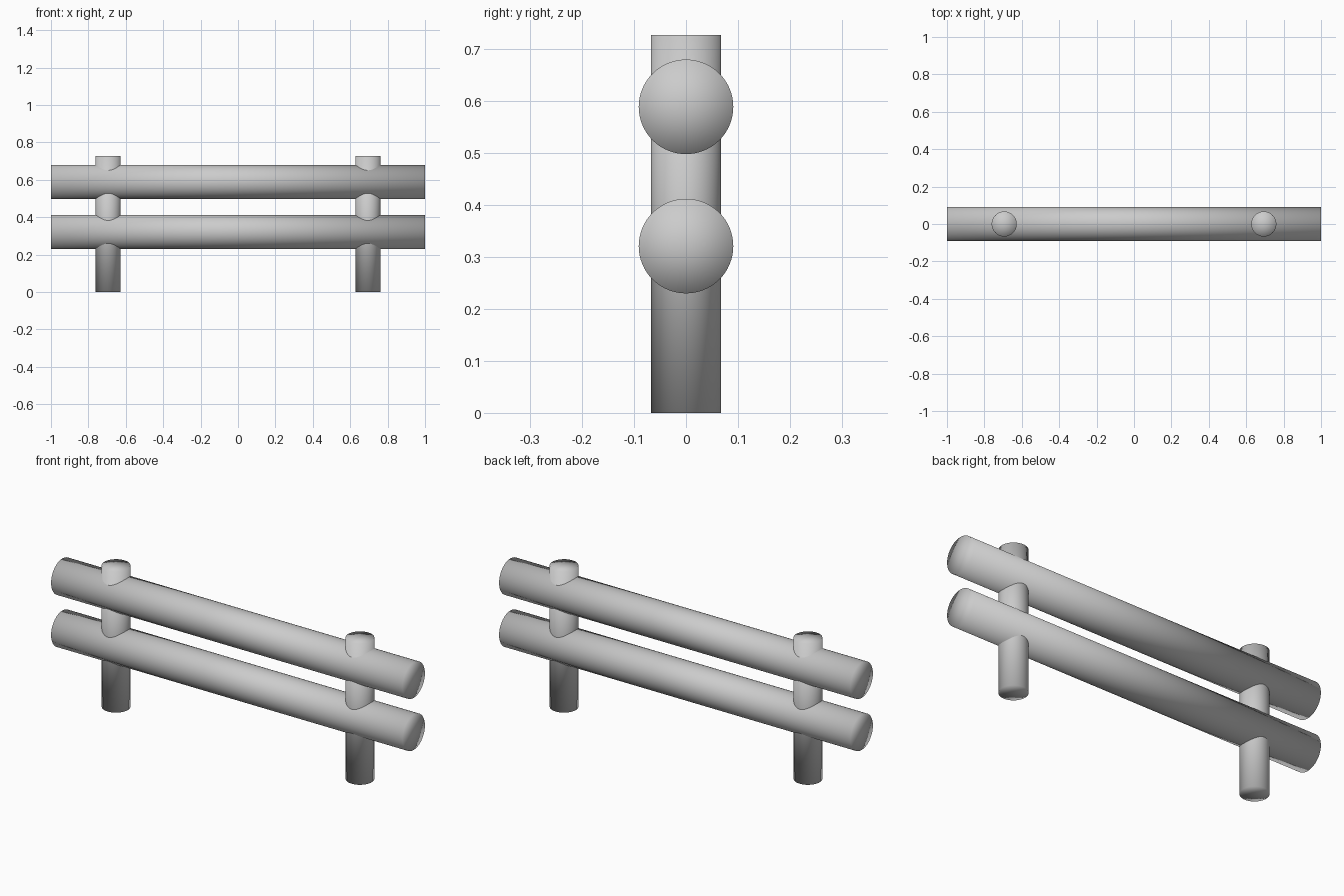
import bpy
from math import pi

cube = bpy.data.objects.get("Cube")
if cube:
    bpy.data.objects.remove(cube, do_unlink=True)

grey = bpy.data.materials.new("plain_grey")
grey.use_nodes = True
COLOUR = (0.6, 0.6, 0.6, 1)
grey.diffuse_color = COLOUR
grey.node_tree.nodes["Principled BSDF"].inputs["Base Color"].default_value = COLOUR


def log(name, radius, length, location, rotation=(0, 0, 0)):
    """A round log, softly shaded over its rim."""
    bpy.ops.mesh.primitive_cylinder_add(vertices=64, radius=radius, depth=length,
                                        end_fill_type='TRIFAN',
                                        location=location, rotation=rotation)
    obj = bpy.context.object
    obj.name = name
    obj.data.materials.append(grey)
    bpy.ops.object.shade_smooth()


# Two upright posts
POST_HEIGHT = 0.727
for side, sign in (("left", 1), ("right", -1)):
    log(side + "_post", 0.067, POST_HEIGHT, (sign * 0.694, 0, POST_HEIGHT / 2))

# Two horizontal rails passing through the posts
for level, z in (("lower", 0.321), ("upper", 0.589)):
    log(level + "_rail", 0.091, 2, (0, 0, z), (0, pi / 2, 0))
